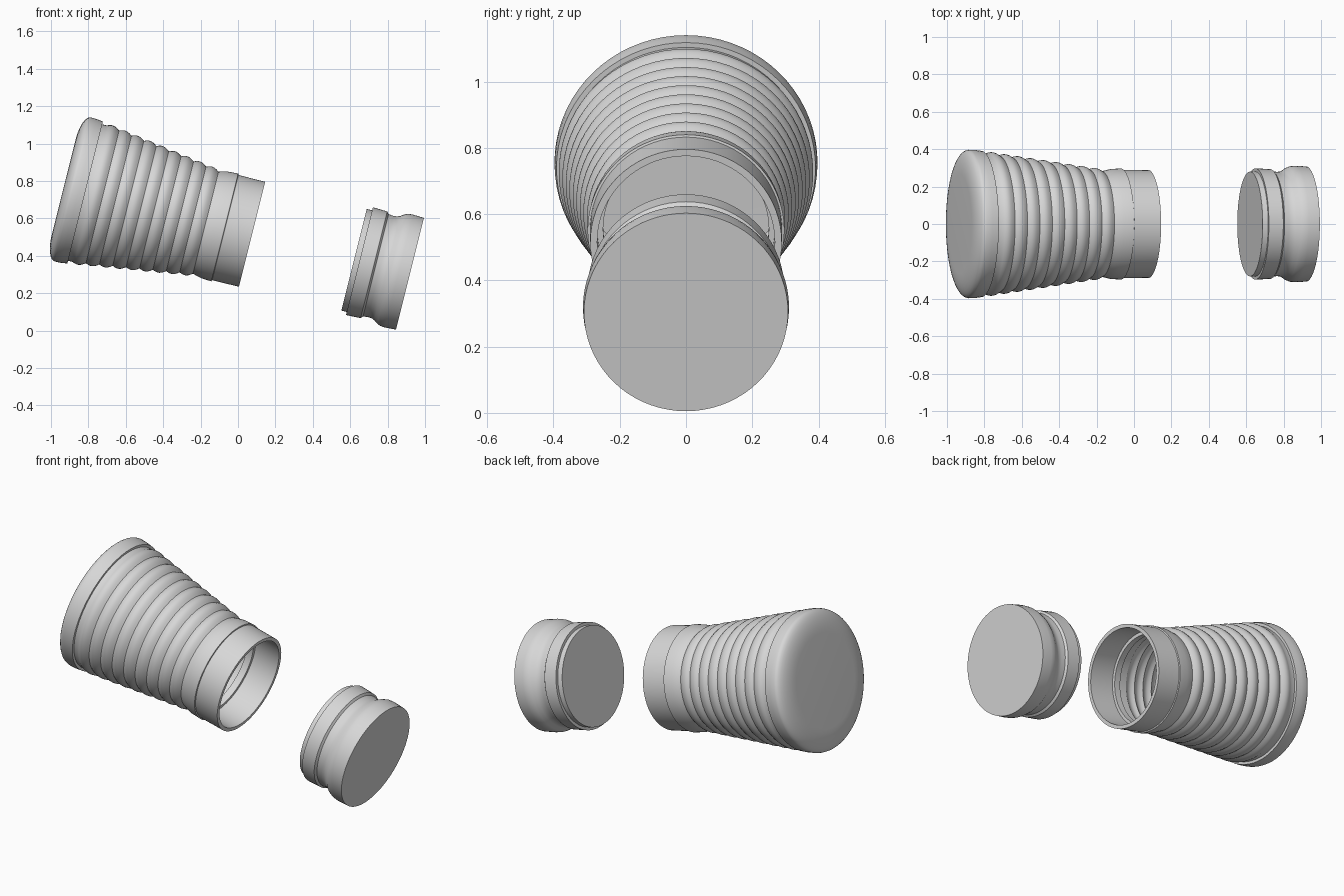
import bpy, bmesh, math
from mathutils import Matrix, Vector

cube = bpy.data.objects.get("Cube")
if cube:
    bpy.data.objects.remove(cube, do_unlink=True)

SEGMENTS = 72
TILT = math.radians(104.04)          # local z becomes the shared bottle axis
ORIGIN = Vector((0.075, 0, 0.515))   # centre of the bottle mouth

grey = bpy.data.materials.new("light grey")
grey.use_nodes = True
grey.diffuse_color = (0.68, 0.68, 0.68, 1)
grey.node_tree.nodes["Principled BSDF"].inputs["Base Color"].default_value = grey.diffuse_color


def lathe(name, profile):
    """Spin (position along axis, radius) points into a closed solid."""
    bm = bmesh.new()
    verts = [bm.verts.new((r, 0, s)) for s, r in profile]
    edges = [bm.edges.new(pair) for pair in zip(verts, verts[1:])]
    bmesh.ops.spin(bm, geom=verts + edges, axis=(0, 0, 1), cent=(0, 0, 0),
                   angle=math.tau, steps=SEGMENTS, use_duplicate=False)
    bmesh.ops.remove_doubles(bm, verts=bm.verts[:], dist=0.0002)
    bmesh.ops.recalc_face_normals(bm, faces=bm.faces[:])
    mesh = bpy.data.meshes.new(name)
    bm.to_mesh(mesh)
    bm.free()
    mesh.materials.append(grey)
    obj = bpy.data.objects.new(name, mesh)
    bpy.context.collection.objects.link(obj)
    obj.matrix_world = Matrix.Translation(ORIGIN) @ Matrix.Rotation(TILT, 4, 'Y')
    bpy.ops.object.select_all(action='DESELECT')
    obj.select_set(True)
    bpy.context.view_layer.objects.active = obj
    bpy.ops.object.shade_smooth_by_angle(angle=math.radians(30))
    return obj


def ridges(start, end, r_start, r_end, count, height, steps=6):
    """Row of rounded ribs with sharp valleys on a tapering wall."""
    points = []
    for i in range(count * steps + 1):
        t = i / (count * steps)
        bump = abs(math.sin(math.pi * i / steps)) * height
        points.append((start + (end - start) * t, r_start + (r_end - r_start) * t + bump))
    return points


# Rounded closed base with its overhanging rim
base = [(-1.037, 0), (-1.038, 0.265)]
for i in range(1, 9):
    a = math.radians(90 * i / 8)
    base.append((-1.038 + 0.05 * (1 - math.cos(a)), 0.265 + 0.132 * math.sin(a)))
base += [(-0.955, 0.396), (-0.92, 0.391), (-0.92, 0.376)]

# Ribbed tapering wall, collar and mouth
outer = ridges(-0.895, -0.255, 0.376, 0.281, 9, 0.013)
mouth = [(-0.235, 0.287), (-0.205, 0.294), (-0.15, 0.297), (-0.148, 0.29),
         (0, 0.289), (0, 0.268)]

# Inner ledge, ribbed inner wall and floor
inner = [(-0.16, 0.268), (-0.16, 0.25), (-0.2, 0.25), (-0.2, 0.262)]
inner += ridges(-0.255, -0.895, 0.262, 0.357, 9, 0.013)
inner += [(-0.98, 0.365), (-1.01, 0.33), (-1.015, 0)]
lathe("bottle_body", base + outer + mouth + inner)

# Stopper lid: plug, sealing band, waist groove and flared grip
plug = [(0.562, 0), (0.562, 0.28), (0.592, 0.28)]
band = [(0.592, 0.297), (0.672, 0.294), (0.682, 0.282)]
waist = [(0.708, 0.279), (0.728, 0.28), (0.745, 0.287), (0.765, 0.301), (0.785, 0.309)]
grip = [(0.81, 0.311), (0.87, 0.308), (0.87, 0)]
lathe("stopper_lid", plug + band + waist + grip)
